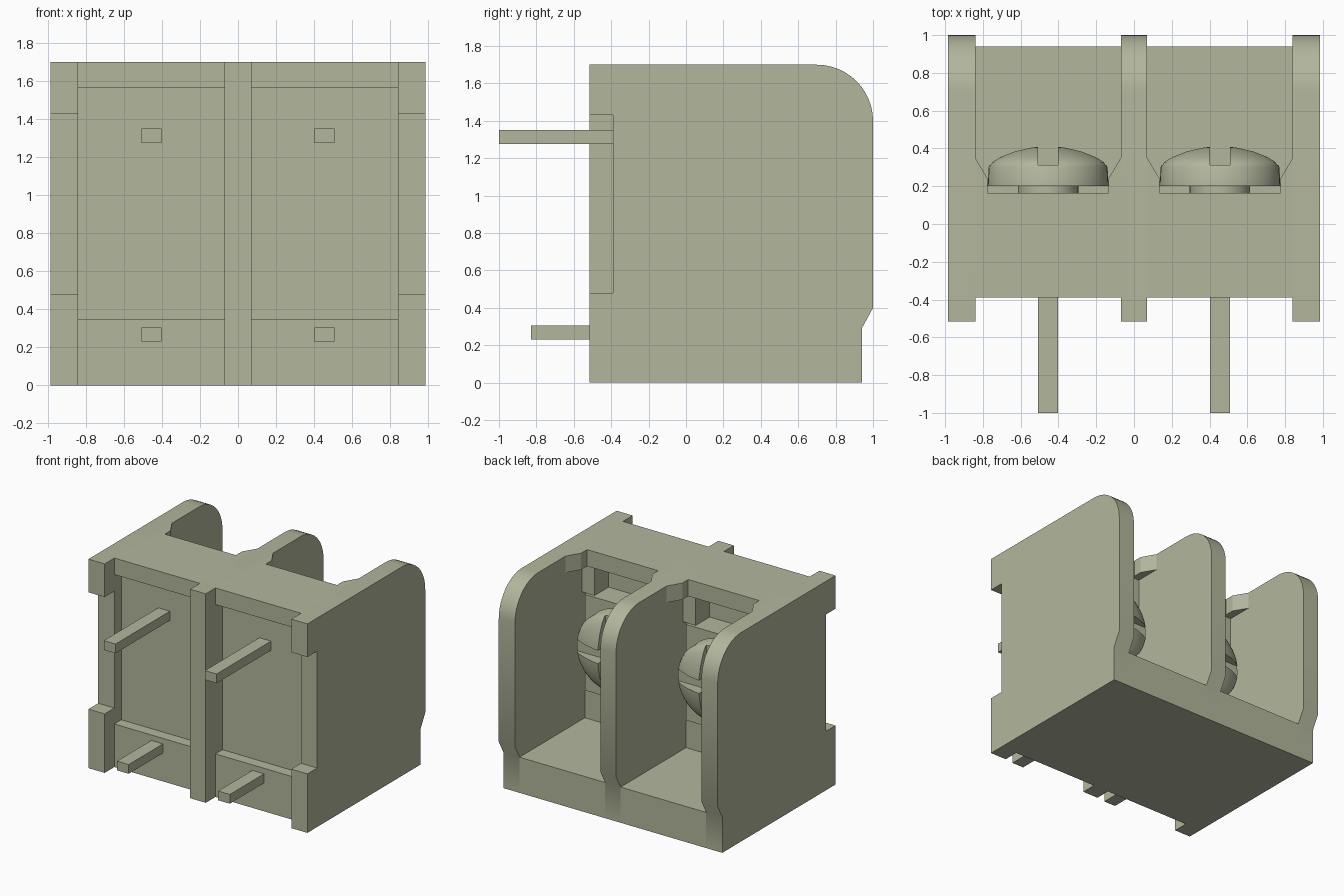
import bpy, bmesh, math
from mathutils import Vector

old = bpy.data.objects.get("Cube")
if old:
    bpy.data.objects.remove(old, do_unlink=True)

# Single material
olive = bpy.data.materials.new("olive grey")
olive.use_nodes = True
COLOR = (0.45, 0.47, 0.335, 1)
olive.diffuse_color = COLOR
olive.node_tree.nodes["Principled BSDF"].inputs["Base Color"].default_value = COLOR


def finish(name, bm):
    bmesh.ops.recalc_face_normals(bm, faces=bm.faces)
    mesh = bpy.data.meshes.new(name)
    bm.to_mesh(mesh)
    bm.free()
    mesh.materials.append(olive)
    obj = bpy.data.objects.new(name, mesh)
    bpy.context.collection.objects.link(obj)
    return obj


def activate(obj):
    bpy.ops.object.select_all(action='DESELECT')
    obj.select_set(True)
    bpy.context.view_layer.objects.active = obj


def smooth(obj):
    activate(obj)
    bpy.ops.object.shade_smooth_by_angle(angle=math.radians(30))


def prism(name, points, depth):
    """Extrude a flat outline along a vector."""
    bm = bmesh.new()
    face = bm.faces.new([bm.verts.new(p) for p in points])
    out = bmesh.ops.extrude_face_region(bm, geom=[face], use_keep_orig=True)
    verts = [g for g in out["geom"] if isinstance(g, bmesh.types.BMVert)]
    bmesh.ops.translate(bm, verts=verts, vec=Vector(depth))
    return finish(name, bm)


def box(name, x0, x1, y0, y1, z0, z1):
    outline = [(x0, y0, z0), (x1, y0, z0), (x1, y1, z0), (x0, y1, z0)]
    return prism(name, outline, (0, 0, z1 - z0))


# Divider walls with rounded upper corner; outer ones are notched in front
TOP, FRONT, PANEL, BACK = 1.70, -0.515, -0.30, 0.94
LIP = -0.39


def divider(name, x0, x1, notched):
    r = 0.30
    pts = [(FRONT, 0), (BACK, 0), (BACK, 0.29), (1, 0.40)]
    for i in range(13):
        a = math.pi / 2 * i / 12
        pts.append((1 - r + r * math.cos(a), TOP - r + r * math.sin(a)))
    pts.append((FRONT, TOP))
    if notched:
        pts += [(FRONT, 1.43), (LIP, 1.43), (LIP, 0.48), (FRONT, 0.48)]
    smooth(prism(name, [(x0, y, z) for y, z in pts], (x1 - x0, 0, 0)))


divider("right_wall", -0.985, -0.84, True)
divider("centre_wall", -0.07, 0.07, False)
divider("left_wall", 0.84, 0.985, True)


# Domed screw with shaft, turned about the y axis
def screw(name, cx, cz):
    profile = [(0, 0.05), (0.16, 0.05), (0.16, 0.20), (0.32, 0.20), (0.315, 0.30),
               (0.30, 0.327), (0.26, 0.353), (0.19, 0.382), (0.10, 0.405), (0, 0.415)]
    bm = bmesh.new()
    verts = [bm.verts.new((cx + r, y, cz)) for r, y in profile]
    edges = [bm.edges.new(pair) for pair in zip(verts, verts[1:])]
    bmesh.ops.spin(bm, geom=verts + edges, cent=(cx, 0, cz), axis=(0, 1, 0),
                   angle=2 * math.pi, steps=40, use_duplicate=False)
    bmesh.ops.remove_doubles(bm, verts=bm.verts, dist=0.0005)
    obj = finish(name, bm)
    # Cross slots
    for w, h in ((0.0525, 0.5), (0.5, 0.0525)):
        cutter = box("slot_cutter", cx - w, cx + w, 0.312, 0.6, cz - h, cz + h)
        cutter.hide_render = True
        mod = obj.modifiers.new("slot", 'BOOLEAN')
        mod.operation, mod.solver, mod.object = 'DIFFERENCE', 'EXACT', cutter
        activate(obj)
        bpy.ops.object.modifier_apply(modifier=mod.name)
        bpy.data.objects.remove(cutter, do_unlink=True)
    smooth(obj)


# Two identical terminal bays between the dividers
HALF = 0.385
for side, cx in (("right", -0.455), ("left", 0.455)):
    x0, x1 = cx - HALF, cx + HALF
    box(side + "_floor", x0, x1, LIP, BACK, 0, 0.29)
    box(side + "_front_ledge", x0, x1, LIP, PANEL, 0.29, 0.35)
    box(side + "_bay_wall", x0, x1, PANEL, 0.10, 0.29, 1.33)

    # Window above the terminal plate
    box(side + "_window_back", x0, x1, PANEL, -0.04, 1.33, 1.565)
    for sign in (-1, 1):
        xa, xb = sorted((cx + sign * 0.27, cx + sign * HALF))
        box(side + "_window_jamb", xa, xb, -0.04, 0.14, 1.33, 1.565)

    # Top deck with tapered wings along the dividers
    outline = [(-HALF, LIP), (HALF, LIP), (HALF, 0.35), (0.32, 0.24), (0.32, 0.165),
               (-0.32, 0.165), (-0.32, 0.24), (-HALF, 0.35)]
    prism(side + "_deck", [(cx + x, y, 1.565) for x, y in outline], (0, 0, TOP - 1.565))

    # Metal parts
    box(side + "_terminal_plate", cx - 0.34, cx + 0.34, 0.10, 0.165, 0.55, 1.33)
    screw(side + "_screw", cx, 0.99)
    box(side + "_upper_pin", cx - 0.0525, cx + 0.0525, -1.0, -0.2, 1.275, 1.35)
    box(side + "_lower_pin", cx - 0.0525, cx + 0.0525, -0.83, -0.2, 0.23, 0.305)
